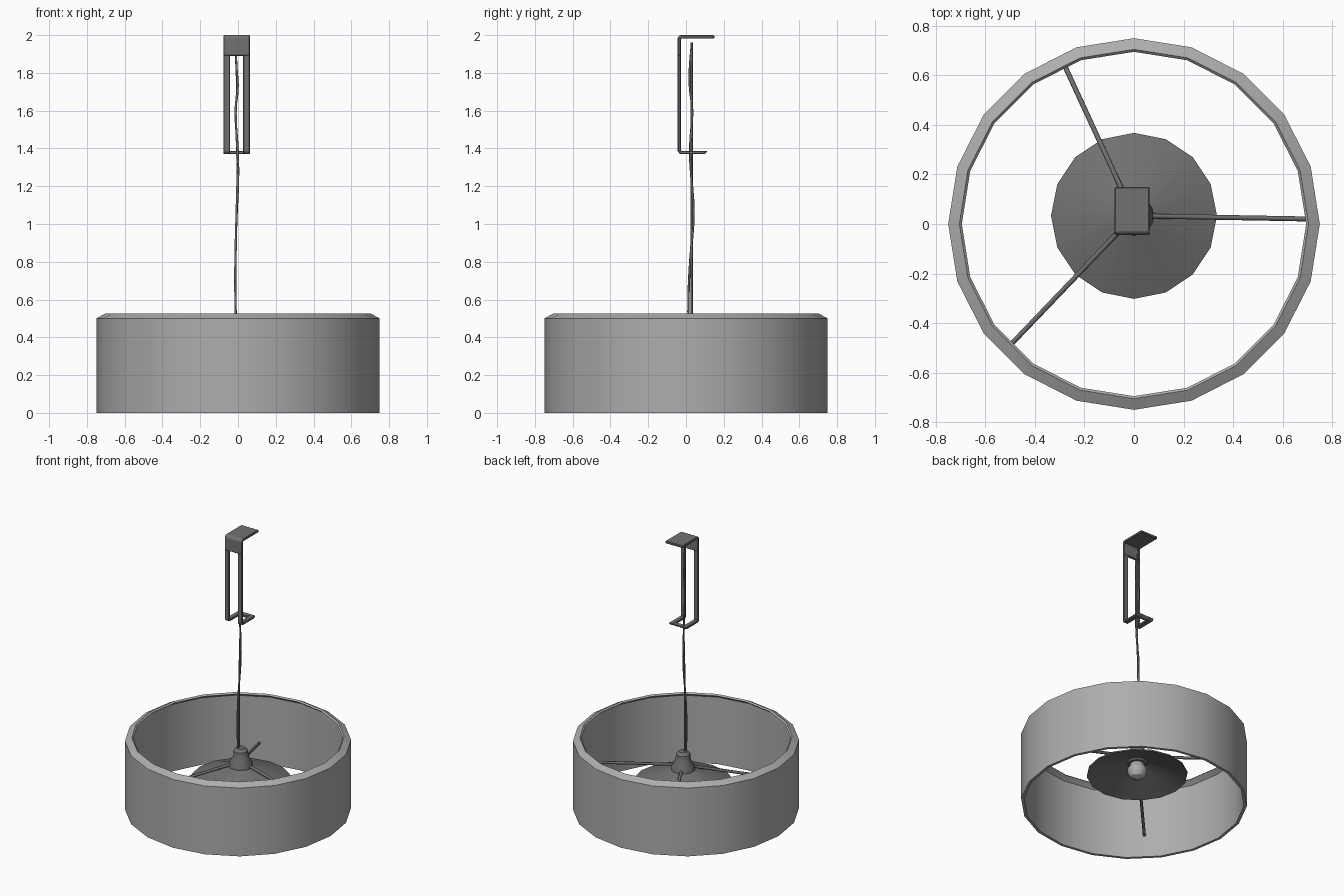
import bpy
import bmesh
from math import cos, sin, tau, radians
from mathutils import Vector

cube = bpy.data.objects.get("Cube")
if cube:
    bpy.data.objects.remove(cube, do_unlink=True)


def material(name, grey):
    m = bpy.data.materials.new(name)
    m.use_nodes = True
    colour = (grey, grey, grey, 1)
    m.diffuse_color = colour
    bsdf = m.node_tree.nodes["Principled BSDF"]
    bsdf.inputs["Base Color"].default_value = colour
    bsdf.inputs["Roughness"].default_value = 0.7
    return m


LIGHT = material("light grey", 0.42)
DARK = material("dark grey metal", 0.165)


def finish(name, bm, mat, smooth=True):
    bmesh.ops.recalc_face_normals(bm, faces=bm.faces)
    mesh = bpy.data.meshes.new(name)
    bm.to_mesh(mesh)
    bm.free()
    mesh.materials.append(mat)
    ob = bpy.data.objects.new(name, mesh)
    bpy.context.collection.objects.link(ob)
    if smooth:
        bpy.ops.object.select_all(action="DESELECT")
        ob.select_set(True)
        bpy.context.view_layer.objects.active = ob
        bpy.ops.object.shade_smooth_by_angle(angle=radians(30))
    return ob


def lathe(name, profile, sides, mat, y=0.0, closed=False):
    """Revolve (radius, z) points about a vertical axis."""
    bm = bmesh.new()
    rings = [[bm.verts.new((r * cos(tau * i / sides), y + r * sin(tau * i / sides), z))
              for i in range(sides)] for r, z in profile]
    pairs = list(zip(rings, rings[1:]))
    if closed:
        pairs.append((rings[-1], rings[0]))
    else:
        bm.faces.new(rings[0])
        bm.faces.new(rings[-1])
    for a, b in pairs:
        for i in range(sides):
            j = (i + 1) % sides
            bm.faces.new((a[i], a[j], b[j], b[i]))
    return finish(name, bm, mat)


def extrude_x(name, outline, x0, x1, mat):
    """Extrude a (y, z) outline from x0 to x1, with softened edges."""
    bm = bmesh.new()
    face = bm.faces.new([bm.verts.new((x0, y, z)) for y, z in outline])
    new = bmesh.ops.extrude_face_region(bm, geom=[face])["geom"]
    moved = [g for g in new if isinstance(g, bmesh.types.BMVert)]
    bmesh.ops.translate(bm, verts=moved, vec=(x1 - x0, 0, 0))
    ob = finish(name, bm, mat, smooth=False)
    bevel = ob.modifiers.new("soft edges", "BEVEL")
    bevel.width = 0.004
    bevel.segments = 1
    return ob


def tube(name, points, radius, mat, spline="POLY", sides=2):
    curve = bpy.data.curves.new(name, "CURVE")
    curve.dimensions = "3D"
    curve.bevel_depth = radius
    curve.bevel_resolution = sides
    curve.resolution_u = 4
    curve.use_fill_caps = True
    s = curve.splines.new(spline)
    s.points.add(len(points) - 1)
    for p, co in zip(s.points, points):
        p.co = (*co, 1)
    if spline == "NURBS":
        s.order_u = 3
        s.use_endpoint_u = True
    curve.materials.append(mat)
    ob = bpy.data.objects.new(name, curve)
    bpy.context.collection.objects.link(ob)
    return ob


AXIS_Y = 0.033

# Drum shade with a sloping top rim
lathe("drum_shade", [(0.75, 0), (0.75, 0.5), (0.705, 0.525), (0.695, 0.515),
                     (0.73, 0.49), (0.73, 0)], 20, LIGHT, closed=True)

# Reflector, lamp holder and bulb
lathe("reflector_cone", [(0.06, 0.31), (0.335, 0.205), (0.335, 0.195), (0.06, 0.295)],
      16, DARK, AXIS_Y, closed=True)
lathe("lamp_holder", [(0.06, 0.28), (0.08, 0.3), (0.077, 0.33), (0.052, 0.37),
                      (0.048, 0.415), (0.03, 0.435)], 16, DARK, AXIS_Y)
lathe("bulb", [(0.015, 0.165), (0.045, 0.18), (0.064, 0.21), (0.066, 0.235),
               (0.05, 0.265), (0.035, 0.3)], 16, LIGHT, AXIS_Y)

# Three arms running down from the holder to the shade
for n, (x, y) in enumerate([(0.72, 0.02), (-0.285, 0.65), (-0.505, -0.495)], 1):
    end = Vector((x, y, 0.155))
    start = Vector((0, AXIS_Y, 0.335))
    tube(f"shade_arm_{n}", [start, end], 0.01, DARK, sides=1)

# Twin hanging cord: one strand sways, the other hangs straighter
sway = [(-0.01, 0.015, 0.42), (-0.014, 0.01, 0.55), (-0.015, 0.02, 0.8), (-0.008, 0.045, 1.05),
        (0.002, 0.03, 1.22), (0, 0.018, 1.4), (-0.018, 0.038, 1.6), (0.003, 0.018, 1.72),
        (-0.012, 0.02, 1.85), (-0.01, 0.032, 1.96)]
tube("cord_swaying", sway, 0.006, DARK, "NURBS", 1)
tube("cord_straight", [(0.6 * x - 0.004, 0.03, z) for x, y, z in sway],
     0.006, DARK, "NURBS", 1)

# Ceiling bracket: solid head, slotted front and slotted foot
LEFT, RIGHT, RAIL = 0.063, -0.078, 0.036
FRONT, BACK = -0.045, -0.027
TOP, SLOT, FOOT = 2.0, 1.89, 1.37
extrude_x("bracket_head", [(FRONT, SLOT), (FRONT, TOP - 0.015), (FRONT + 0.013, TOP),
                           (0.15, TOP), (0.15, TOP - 0.018), (BACK, TOP - 0.018),
                           (BACK, SLOT)], RIGHT, LEFT, DARK)
rail = [(FRONT, SLOT + 0.005), (FRONT, FOOT + 0.015), (FRONT + 0.013, FOOT), (0.1, FOOT),
        (0.115, FOOT + 0.017), (BACK, FOOT + 0.017), (BACK, SLOT + 0.005)]
extrude_x("bracket_rail_right", rail, RIGHT, RIGHT + RAIL, DARK)
extrude_x("bracket_rail_left", rail, LEFT - RAIL, LEFT, DARK)
extrude_x("bracket_foot_end", [(0.075, FOOT), (0.1, FOOT), (0.115, FOOT + 0.017),
                               (0.075, FOOT + 0.017)], RIGHT + RAIL - 0.005,
          LEFT - RAIL + 0.005, DARK)
